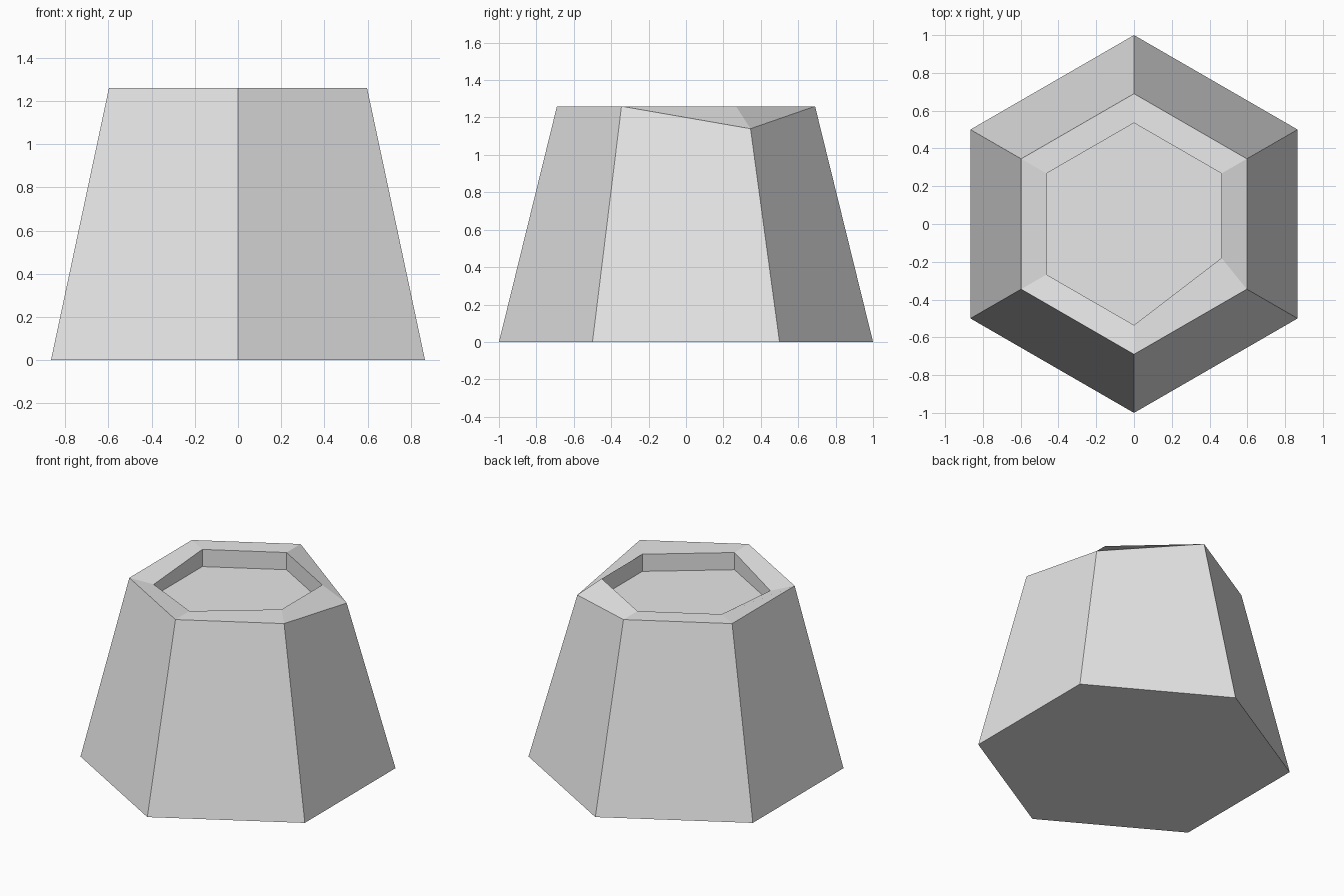
import bpy, bmesh
from math import sin, cos, pi

cube = bpy.data.objects.get("Cube")
if cube:
    bpy.data.objects.remove(cube)

# Single matte grey
grey = bpy.data.materials.new("plain_grey")
grey.use_nodes = True
colour = (0.8, 0.8, 0.8, 1)
grey.diffuse_color = colour
grey.node_tree.nodes["Principled BSDF"].inputs["Base Color"].default_value = colour

SIDES = 6
HEIGHT, FLOOR = 1.26, 1.14
bm = bmesh.new()


def ring(radius, z):
    """Hexagon with a corner on the +y axis, going clockwise from above."""
    return [bm.verts.new((radius * sin(i * 2 * pi / SIDES),
                          radius * cos(i * 2 * pi / SIDES), z))
            for i in range(SIDES)]


# Base, outer rim, inner lip and recess floor
base = ring(1.0, 0)
rim = ring(0.69, HEIGHT)
lip = ring(0.535, HEIGHT)
floor = ring(0.535, FLOOR)

# Worn corners: chipped rim, shifted lip corner, sunken lip corner
rim[1].co.z = FLOOR
lip[2].co.y = floor[2].co.y = -0.18
lip[4].co.z = 1.22

rings = [base, rim, lip, floor]
for low, high in zip(rings, rings[1:]):
    for i in range(SIDES):
        j = (i + 1) % SIDES
        bm.faces.new((low[i], low[j], high[j], high[i]))
bm.faces.new(base)
bm.faces.new(floor)
bmesh.ops.recalc_face_normals(bm, faces=bm.faces)

mesh = bpy.data.meshes.new("hexagonal_pedestal")
bm.to_mesh(mesh)
bm.free()
mesh.materials.append(grey)
pedestal = bpy.data.objects.new("hexagonal_pedestal", mesh)
bpy.context.collection.objects.link(pedestal)
